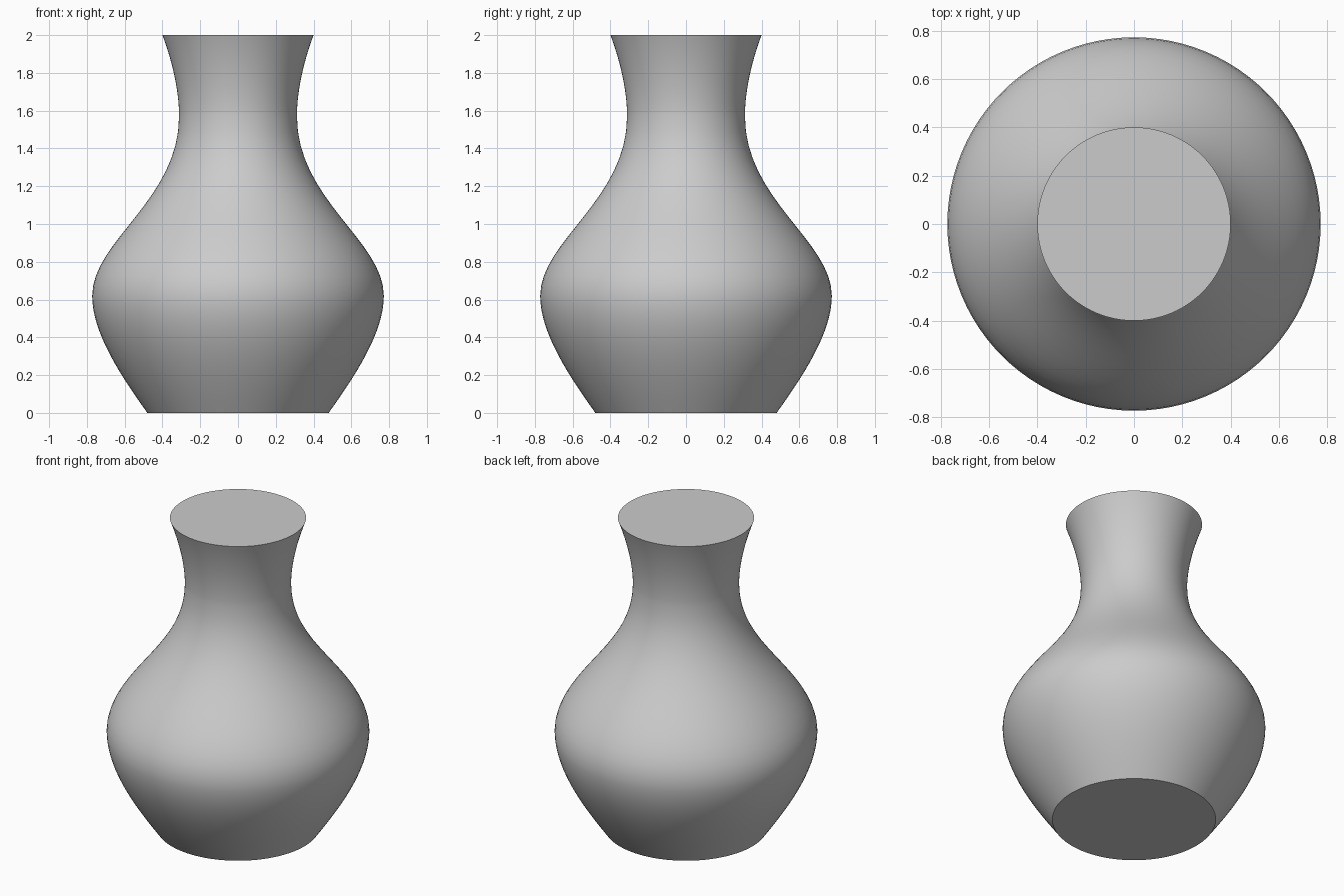
import bpy, bmesh, math
from mathutils import Vector
from mathutils.geometry import interpolate_bezier

cube = bpy.data.objects.get("Cube")
if cube:
    bpy.data.objects.remove(cube, do_unlink=True)

SIDES = 96
STEPS = 17

# Material
grey = bpy.data.materials.new("light_grey")
grey.use_nodes = True
colour = (0.6, 0.6, 0.6, 1)
grey.diffuse_color = colour
grey.node_tree.nodes["Principled BSDF"].inputs["Base Color"].default_value = colour

# Profile: (radius, height) Bezier spans for belly, shoulder and neck
spans = [
    ((0.48, 0), (0.615, 0.19), (0.772, 0.42), (0.772, 0.62)),
    ((0.772, 0.62), (0.772, 0.91), (0.312, 1.13), (0.312, 1.57)),
    ((0.312, 1.57), (0.312, 1.72), (0.355, 1.88), (0.4, 2)),
]
profile = []
for span in spans:
    points = interpolate_bezier(*[Vector(p) for p in span], STEPS)
    profile += points[1:] if profile else points

# Solid vase body, revolved and closed at both ends
bm = bmesh.new()
rings = []
for p in profile:
    angles = [math.tau * i / SIDES for i in range(SIDES)]
    rings.append([bm.verts.new((p.x * math.cos(a), p.x * math.sin(a), p.y)) for a in angles])
for low, high in zip(rings, rings[1:]):
    for i in range(SIDES):
        j = (i + 1) % SIDES
        bm.faces.new((low[i], low[j], high[j], high[i]))
bm.faces.new(rings[0][::-1])
bm.faces.new(rings[-1])

mesh = bpy.data.meshes.new("vase_body")
bm.to_mesh(mesh)
bm.free()
mesh.materials.append(grey)
vase = bpy.data.objects.new("vase_body", mesh)
bpy.context.collection.objects.link(vase)

# Smooth wall with crisp rims
bpy.context.view_layer.objects.active = vase
vase.select_set(True)
bpy.ops.object.shade_smooth_by_angle(angle=math.radians(35))
